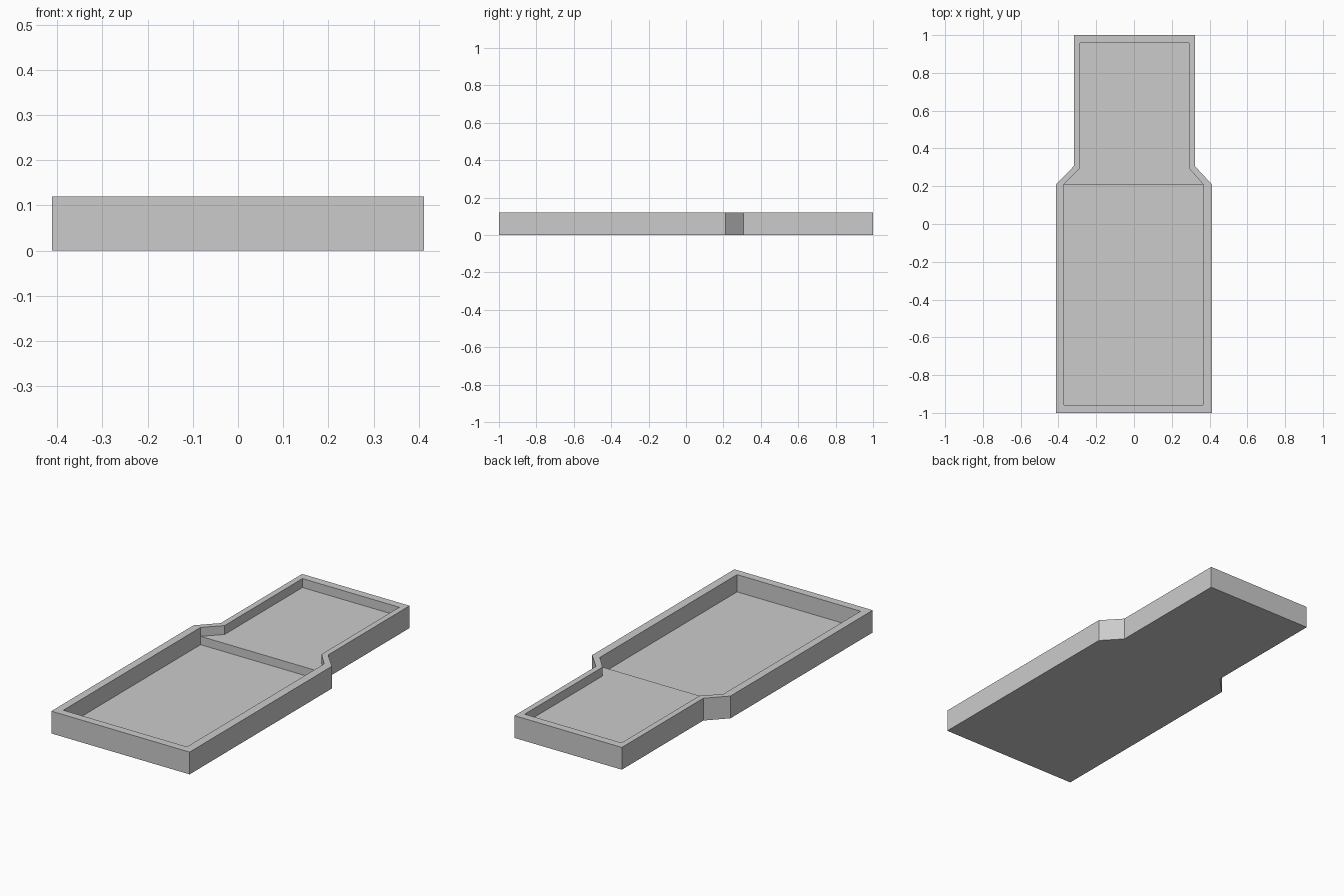
import bpy
import bmesh

cube = bpy.data.objects.get("Cube")
if cube:
    bpy.data.objects.remove(cube, do_unlink=True)

HEIGHT = 0.12
FRONT_FLOOR = 0.027
REAR_FLOOR = 0.072

# Matching outlines, counter-clockwise from the front right corner
outer = [(-0.412, -1), (0.412, -1), (0.412, 0.21), (0.322, 0.307),
         (0.322, 1), (-0.318, 1), (-0.318, 0.307), (-0.412, 0.21)]
inner = [(-0.37, -0.957), (0.366, -0.957), (0.366, 0.21), (0.291, 0.295),
         (0.291, 0.957), (-0.286, 0.957), (-0.286, 0.295), (-0.37, 0.21)]

bm = bmesh.new()


def ring(outline, z):
    return [bm.verts.new((x, y, z)) for x, y in outline]


def band(a, b):
    n = len(a)
    for i in range(n):
        j = (i + 1) % n
        bm.faces.new((a[i], a[j], b[j], b[i]))


# Outer shell and flat rim
base = ring(outer, 0)
rim = ring(outer, HEIGHT)
lip = ring(inner, HEIGHT)
bm.faces.new(base[::-1])
band(base, rim)
band(rim, lip)

# Shallow rear compartment
rear = ring(inner[2:], REAR_FLOOR)
bm.faces.new(rear)
for i in range(len(rear) - 1):
    bm.faces.new((lip[i + 2], lip[i + 3], rear[i + 1], rear[i]))

# Deep front compartment and the step up to the rear
fl, fr, sr, sl = ring([inner[i] for i in (0, 1, 2, 7)], FRONT_FLOOR)
bm.faces.new((fl, fr, sr, sl))
bm.faces.new((lip[0], lip[1], fr, fl))
bm.faces.new((lip[1], lip[2], rear[0], sr, fr))
bm.faces.new((lip[7], lip[0], fl, sl, rear[-1]))
bm.faces.new((sl, sr, rear[0], rear[-1]))

bmesh.ops.recalc_face_normals(bm, faces=bm.faces)
mesh = bpy.data.meshes.new("stepped_tray")
bm.to_mesh(mesh)
bm.free()

# Plain grey material
grey = bpy.data.materials.new("plain grey")
grey.use_nodes = True
colour = (0.6, 0.6, 0.6, 1)
grey.diffuse_color = colour
grey.node_tree.nodes["Principled BSDF"].inputs["Base Color"].default_value = colour
mesh.materials.append(grey)

tray = bpy.data.objects.new("stepped_tray", mesh)
bpy.context.collection.objects.link(tray)
